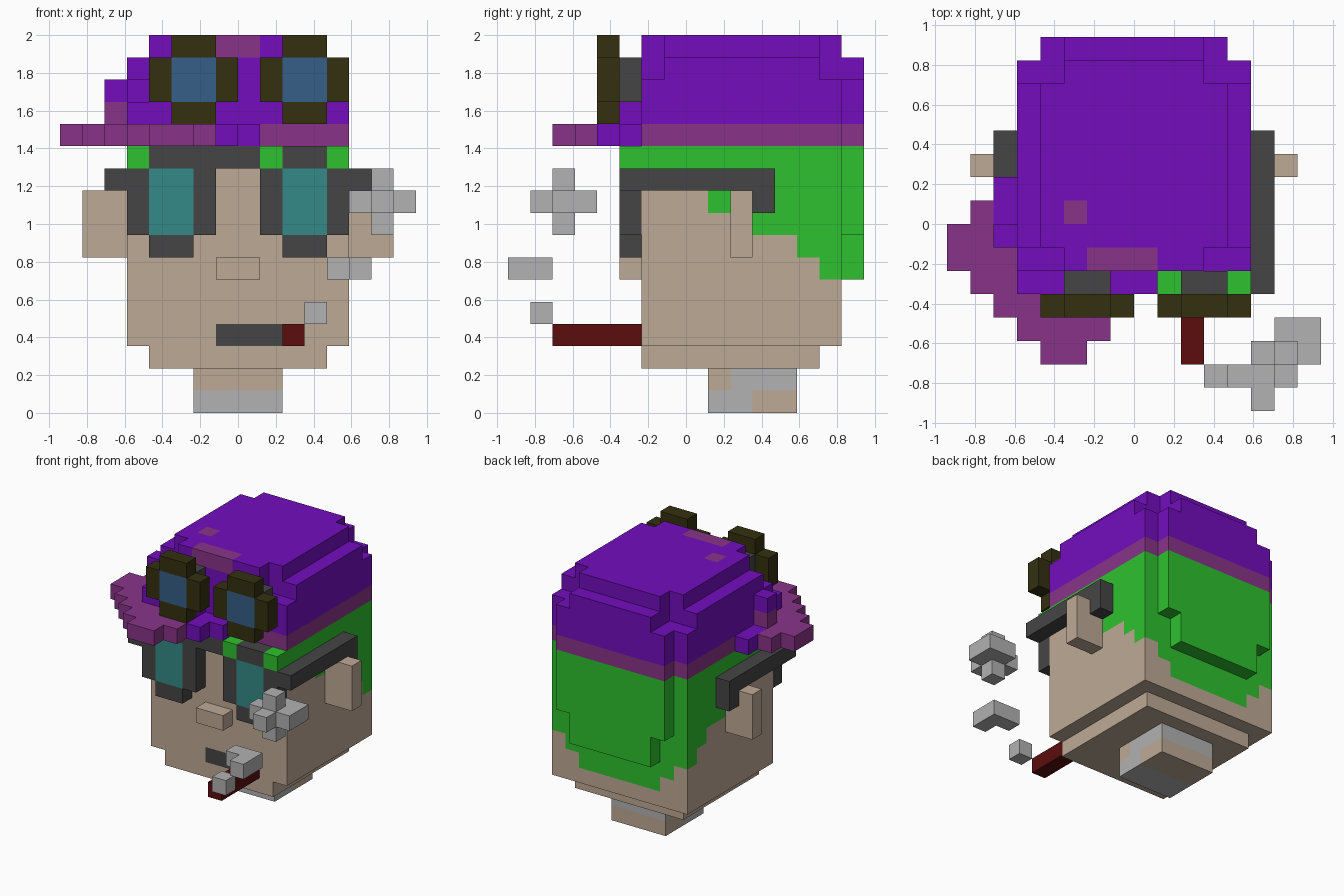
import bpy
import bmesh
from mathutils import Vector

cube = bpy.data.objects.get("Cube")
if cube:
    bpy.data.objects.remove(cube, do_unlink=True)

UNIT = 2 / 17                       # edge of one block
CENTRE = Vector((8, 8, 0))          # grid point above the origin


def linear(channel):
    c = channel / 255
    return c / 12.92 if c <= 0.04045 else ((c + 0.055) / 1.055) ** 2.4


def make_material(name, hex_code):
    rgba = [linear(c) for c in bytes.fromhex(hex_code)] + [1.0]
    material = bpy.data.materials.new(name)
    material.use_nodes = True
    material.diffuse_color = rgba
    material.node_tree.nodes["Principled BSDF"].inputs["Base Color"].default_value = rgba
    return material


palette = {
    "skin": "BEAA96", "purple": "730DBE", "magenta": "893489", "green": "2EC12E",
    "charcoal": "454545", "olive": "333010", "teal": "348A87", "blue": "365E87",
    "dark_red": "5C0D0D", "light_grey": "B2B2B2",
}
materials = {name: make_material(name, code) for name, code in palette.items()}
blocks = {}                         # grid cell -> (part, colour)


def fill(part, colour, x, y, z, mirror=False):
    """Fill a box of blocks; each axis is a single index or a (start, stop) pair."""
    spans = [range(*a) if isinstance(a, tuple) else (a,) for a in (x, y, z)]
    for i in spans[0]:
        for j in spans[1]:
            for k in spans[2]:
                blocks[i, j, k] = (part, colour)
                if mirror:
                    blocks[15 - i, j, k] = (part, colour)


# Neck, with grey and skin patches
fill("neck", "light_grey", x=(6, 10), y=(9, 13), z=(0, 2))
fill("neck", "skin", x=(6, 10), y=9, z=1)
fill("neck", "skin", x=(6, 10), y=(11, 13), z=0)

# Head, jaw, nose, ears and mouth
fill("head", "skin", x=(4, 12), y=(6, 14), z=2)
fill("head", "skin", x=(3, 13), y=(6, 15), z=(3, 12))
fill("nose", "skin", x=(7, 9), y=5, z=6)
fill("ears", "skin", x=(13, 15), y=10, z=(7, 10), mirror=True)
fill("mouth", "charcoal", x=(7, 10), y=6, z=3)

# Hair: the side hairline climbs in steps from the nape to the fringe
for height, front in zip(range(6, 12), (14, 13, 11, 9, 11, 6)):
    fill("hair", "green", x=(3, 13), y=(front, 15), z=height)
fill("hair", "green", x=(4, 12), y=14, z=5)
fill("hair", "green", x=(5, 11), y=14, z=4)
fill("hair", "green", x=(4, 12), y=15, z=(8, 12))
fill("hair", "green", x=(5, 11), y=15, z=(6, 8))
for column in (3, 9, 12):
    fill("hair", "green", x=column, y=5, z=11)

# Sunglasses with side arms
fill("sunglasses", "charcoal", x=(4, 9), y=5, z=11)
fill("sunglasses", "charcoal", x=(10, 12), y=5, z=11)
fill("sunglasses", "charcoal", x=(9, 13), y=5, z=(8, 11), mirror=True)
fill("sunglasses", "charcoal", x=(10, 12), y=5, z=7, mirror=True)
fill("sunglasses", "charcoal", x=13, y=(5, 12), z=10, mirror=True)
fill("sunglasses", "charcoal", x=13, y=11, z=9, mirror=True)
fill("sunglass_lenses", "teal", x=(10, 12), y=5, z=(8, 11), mirror=True)

# Cap: band, crown and stepped top
for colour, levels in (("magenta", 12), ("purple", (13, 15))):
    fill("cap", colour, x=(3, 13), y=(6, 15), z=levels)
    fill("cap", colour, x=(4, 12), y=15, z=levels)
fill("cap", "purple", x=(3, 13), y=(7, 14), z=15)
fill("cap", "purple", x=(5, 11), y=(6, 16), z=15)
fill("cap", "purple", x=(4, 12), y=(7, 14), z=16)
fill("cap", "purple", x=(5, 11), y=(6, 15), z=16)
fill("cap", "magenta", x=(6, 9), y=6, z=16)
fill("cap", "magenta", x=5, y=8, z=16)

# Cap brim, turned to one side
for row, span in enumerate([(4, 6), (3, 7), (2, 7), (1, 7), (0, 3), (0, 3), (1, 3)], start=2):
    fill("brim", "magenta", x=span, y=row, z=12)
fill("brim", "purple", x=2, y=(8, 10), z=12)
fill("brim", "purple", x=7, y=(4, 6), z=12)
fill("brim", "purple", x=8, y=5, z=12)
fill("brim", "purple", x=(3, 7), y=5, z=13)
fill("brim", "magenta", x=2, y=7, z=13)
fill("brim", "purple", x=2, y=7, z=14)

# Goggles resting on the cap
for left in (4, 9):
    inner = (left + 1, left + 3)
    fill("goggles", "charcoal", x=inner, y=5, z=(14, 16))
    fill("goggles", "olive", x=(left, left + 4), y=4, z=(14, 16))
    fill("goggles", "olive", x=inner, y=4, z=(13, 17))
    fill("goggle_lenses", "blue", x=inner, y=4, z=(14, 16))

# Cigar and rising smoke puffs
fill("cigar", "dark_red", x=10, y=(2, 6), z=3)
fill("small_puff", "light_grey", x=11, y=1, z=4)
fill("middle_puff", "light_grey", x=(12, 14), y=1, z=6)
fill("middle_puff", "light_grey", x=13, y=0, z=6)
fill("large_puff", "light_grey", x=(13, 16), y=2, z=9)
fill("large_puff", "light_grey", x=14, y=(1, 4), z=9)
fill("large_puff", "light_grey", x=15, y=3, z=9)
fill("large_puff", "light_grey", x=14, y=2, z=(8, 11))


def build_part(part):
    """Make one object from the exposed faces of a part's blocks."""
    bm = bmesh.new()
    cells = {c: colour for c, (owner, colour) in blocks.items() if owner == part}
    colours = sorted(set(cells.values()))
    for cell, colour in cells.items():
        middle = Vector(cell) + Vector((0.5, 0.5, 0.5))
        for axis in range(3):
            for sign in (-1, 1):
                normal = Vector([sign * (axis == a) for a in range(3)])
                if tuple(int(c + n) for c, n in zip(cell, normal)) in blocks:
                    continue
                u = Vector([float((axis + 1) % 3 == a) for a in range(3)])
                v = normal.cross(u)
                ring = [u + v, v - u, -u - v, u - v]
                corners = [(middle + (normal + r) / 2 - CENTRE) * UNIT for r in ring]
                face = bm.faces.new([bm.verts.new(p) for p in corners])
                face.material_index = colours.index(colour)
    bmesh.ops.remove_doubles(bm, verts=bm.verts[:], dist=UNIT / 100)
    mesh = bpy.data.meshes.new(part)
    bm.to_mesh(mesh)
    bm.free()
    for colour in colours:
        mesh.materials.append(materials[colour])
    bpy.context.scene.collection.objects.link(bpy.data.objects.new(part, mesh))


for part in sorted({owner for owner, _ in blocks.values()}):
    build_part(part)
